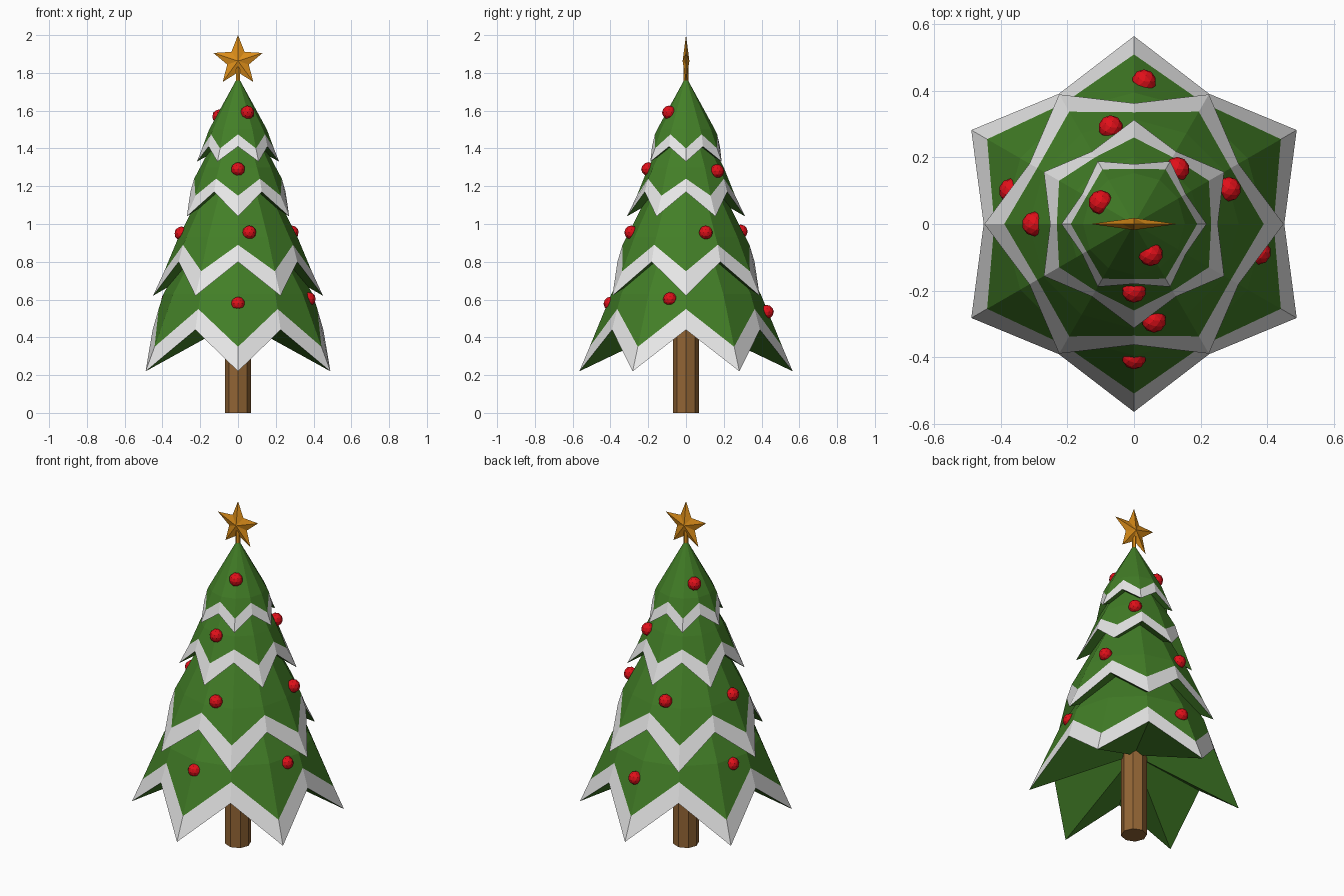
import bpy, bmesh
from math import sin, cos, pi, radians
from mathutils import Matrix, Vector

if "Cube" in bpy.data.objects:
    bpy.data.objects.remove(bpy.data.objects["Cube"], do_unlink=True)


def material(name, rgb):
    mat = bpy.data.materials.new(name)
    mat.use_nodes = True
    mat.diffuse_color = (*rgb, 1)
    mat.node_tree.nodes["Principled BSDF"].inputs["Base Color"].default_value = (*rgb, 1)
    return mat


green = material("pine green", (0.055, 0.21, 0.02))
snow = material("snow white", (0.8, 0.8, 0.8))
bark = material("bark brown", (0.29, 0.13, 0.035))
gold = material("star gold", (0.72, 0.27, 0.01))
red = material("bauble red", (0.75, 0.005, 0.01))


def finish(name, bm, *mats):
    bmesh.ops.recalc_face_normals(bm, faces=bm.faces)
    mesh = bpy.data.meshes.new(name)
    bm.to_mesh(mesh)
    bm.free()
    for mat in mats:
        mesh.materials.append(mat)
    obj = bpy.data.objects.new(name, mesh)
    bpy.context.collection.objects.link(obj)
    return obj


def tier(name, start, tip, tip_band, valley, valley_band, shoulder, apex, hollow):
    """Zigzag cone: each profile point is (radius, height)."""
    bm = bmesh.new()

    def ring(even, odd):
        verts = []
        for i in range(12):
            r, z = odd if i % 2 else even
            a = radians(start + 30 * i)
            verts.append(bm.verts.new((r * cos(a), r * sin(a), z)))
        return verts

    rings = [ring(tip, valley), ring(tip_band, valley_band), ring(shoulder, shoulder)]
    top = bm.verts.new((0, 0, apex))
    under = bm.verts.new((0, 0, hollow))
    for i in range(12):
        j = (i + 1) % 12
        for k in range(2):
            low, high = rings[k], rings[k + 1]
            face = bm.faces.new((low[i], low[j], high[j], high[i]))
            face.material_index = 1 if k == 0 else 0   # snowy hem
        bm.faces.new((rings[2][i], rings[2][j], top))
        bm.faces.new((rings[0][j], rings[0][i], under))
    finish(name, bm, green, snow)


# Four overlapping branch tiers, turned by half a step each
tier("bottom_tier", 30, (.565, .22), (.51, .35), (.452, .44), (.42, .55), (.395, .63), 1.3, .49)
tier("lower_middle_tier", 0, (.45, .62), (.39, .75), (.363, .80), (.336, .89), (.315, .93), 1.55, .88)
tier("upper_middle_tier", 30, (.313, 1.04), (.26, 1.15), (.252, 1.17), (.232, 1.24), (.2, 1.3), 1.68, 1.22)
tier("top_tier", 0, (.218, 1.33), (.19, 1.4), (.18, 1.41), (.165, 1.475), (.153, 1.5), 1.78, 1.45)


def post(name, sides, radius, bottom, top, mat):
    bm = bmesh.new()
    bmesh.ops.create_cone(bm, cap_ends=True, segments=sides, radius1=radius, radius2=radius,
                          depth=top - bottom, matrix=Matrix.Translation((0, 0, (top + bottom) / 2)))
    finish(name, bm, mat)


post("trunk", 8, .069, 0, .55, bark)
post("star_stem", 6, .012, 1.74, 1.83, gold)

# Five-pointed star with raised centre on both sides
bm = bmesh.new()
centre = Vector((0, 0, 1.863))
rim = []
for i in range(10):
    r = .06 if i % 2 else .137
    a = i * pi / 5
    rim.append(bm.verts.new(centre + Vector((r * sin(a), 0, r * cos(a)))))
for side in (-1, 1):
    peak = bm.verts.new(centre + Vector((0, side * .018, 0)))
    for i in range(10):
        bm.faces.new((rim[i], rim[(i + 1) % 10], peak))
finish("star", bm, gold)

# Baubles scattered over the tiers
spots = [(.05, -.09, 1.59), (-.1, .065, 1.57), (0, -.2, 1.29), (.13, .165, 1.28),
         (-.3, 0, .95), (.06, -.29, .955), (.285, .105, .955), (-.07, .29, .96),
         (0, -.4, .578), (.375, -.085, .602), (-.37, .1, .6), (.03, .428, .535)]
for n, spot in enumerate(spots, 1):
    bm = bmesh.new()
    bmesh.ops.create_icosphere(bm, subdivisions=2, radius=.037, matrix=Matrix.Translation(spot))
    finish(f"bauble_{n}", bm, red)
